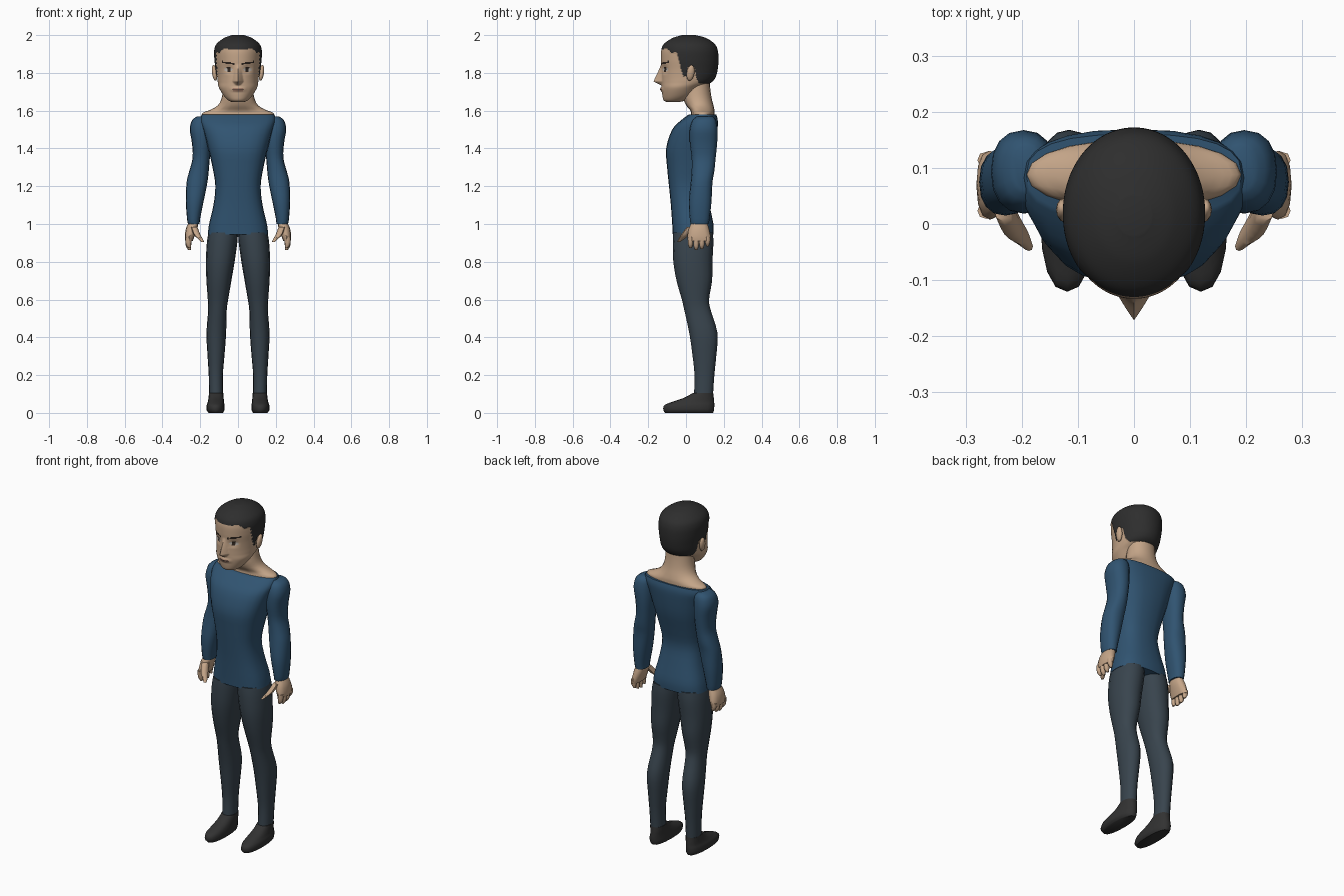
import bpy
import bmesh
from math import sin, cos, pi, copysign

cube = bpy.data.objects.get("Cube")
if cube:
    bpy.data.objects.remove(cube, do_unlink=True)


def material(name, red, green, blue):
    mat = bpy.data.materials.new(name)
    mat.use_nodes = True
    colour = (red, green, blue, 1)
    mat.diffuse_color = colour
    shader = next(n for n in mat.node_tree.nodes if n.type == "BSDF_PRINCIPLED")
    shader.inputs["Base Color"].default_value = colour
    shader.inputs["Roughness"].default_value = 0.8
    return mat


skin = material("skin", .56, .38, .25)
shirt = material("blue shirt", .03, .088, .165)
trousers = material("slate trousers", .04, .058, .075)
shoe_black = material("shoe black", .032, .032, .032)
hair_black = material("hair black", .027, .027, .027)
line_dark = material("brow and lash dark", .03, .02, .015)
eye_white = material("eye white", .5, .45, .4)
lip = material("lip", .36, .2, .14)


def curve_value(a, b, c, d, t):
    """Smooth interpolation from b to c."""
    return b + t / 2 * (c - a + t * (2 * a - 5 * b + 4 * c - d + t * (3 * (b - c) + d - a)))


def refine(rings, steps):
    """Insert smoothly blended rings between the given ones."""
    result = []
    last = len(rings) - 1
    for i in range(last):
        near = [rings[max(0, min(last, i + k))] for k in (-1, 0, 1, 2)]
        for s in range(steps):
            result.append([curve_value(*vals, s / steps) for vals in zip(*near)])
    return result + [rings[-1]]


def loft(name, rings, mats, side=1, sides=16, steps=3, power=2.3, sculpt=None, paint=None):
    """Skin level rings, each given as height, x range and y range."""
    bm = bmesh.new()
    loops = []
    for z, x0, x1, y0, y1 in refine(rings, steps):
        loop = []
        for k in range(sides):
            c, s = cos(2 * pi * k / sides), sin(2 * pi * k / sides)
            u = copysign(abs(c) ** (2 / power), c)
            v = copysign(abs(s) ** (2 / power), s)
            x = (x0 + x1) / 2 + u * (x1 - x0) / 2
            y = (y0 + y1) / 2 + v * (y1 - y0) / 2
            loop.append(bm.verts.new((x * side, y, z)))
        loops.append(loop)
    for low, high in zip(loops, loops[1:]):
        for k in range(sides):
            n = (k + 1) % sides
            bm.faces.new((low[k], low[n], high[n], high[k]))
    bm.faces.new(loops[0])
    bm.faces.new(loops[-1])
    if sculpt:
        for v in bm.verts:
            sculpt(v.co)
    if paint:
        for f in bm.faces:
            f.material_index = paint(f.calc_center_median())
    return finish(name, bm, mats)


def finish(name, bm, mats):
    bmesh.ops.recalc_face_normals(bm, faces=bm.faces)
    mesh = bpy.data.meshes.new(name)
    bm.to_mesh(mesh)
    bm.free()
    mesh.shade_smooth()
    mesh.set_sharp_from_angle(angle=0.9)
    for mat in mats:
        mesh.materials.append(mat)
    obj = bpy.data.objects.new(name, mesh)
    bpy.context.collection.objects.link(obj)
    return obj


def centred(rows):
    return [(z, -w, w, y0, y1) for z, w, y0, y1 in rows]


# Torso with a flat neckline
torso = centred([
    (.945, .16, -.07, .145), (1, .153, -.073, .145), (1.1, .13, -.08, .125),
    (1.2, .12, -.09, .11), (1.3, .135, -.1, .13), (1.4, .158, -.105, .155),
    (1.5, .185, -.073, .167), (1.55, .2, -.025, .168), (1.58, .192, .015, .16)])
loft("torso", torso, [shirt], sides=24, power=2.6)

# Neck flaring into bare shoulder tops
neck = centred([
    (1.575, .192, .025, .15), (1.59, .185, .027, .15), (1.605, .145, .02, .15),
    (1.63, .105, 0, .145), (1.67, .086, -.015, .135), (1.73, .078, -.01, .127),
    (1.8, .075, 0, .125)])
loft("neck", neck, [skin], sides=20, power=2.1)


# Head: sculpted nose and lips, painted hair and features
HAIRLINE = [(-.2, 1.92), (-.125, 1.925), (-.1, 1.93), (-.08, 1.905), (-.05, 1.91),
            (-.03, 1.84), (-.015, 1.78), (0, 1.785), (.01, 1.83), (.045, 1.83),
            (.055, 1.77), (.07, 1.745), (.3, 1.74)]


def is_hair(p):
    for (ya, za), (yb, zb) in zip(HAIRLINE, HAIRLINE[1:]):
        if ya <= p.y < yb:
            return p.z > za + (zb - za) * (p.y - ya) / (yb - ya)
    return False


def shape_head(p):
    if is_hair(p):
        p.x *= 1.04
        return
    if p.y > -.02:
        return
    down = (1.845 - p.z) / .09
    depth = down if down <= 1 else 1 - (p.z - 1.755) / -.022
    if depth > 0:
        p.y -= .042 * depth * max(0, 1 - abs(p.x) / (.014 + .016 * depth))
    lips = max(0, 1 - abs(p.z - 1.713) / .016) * max(0, 1 - abs(p.x) / .05)
    p.y -= .01 * lips
    socket = max(0, 1 - abs(p.z - 1.82) / .03) * max(0, 1 - abs(abs(p.x) - .05) / .03)
    p.y += .01 * socket


def paint_head(p):
    x = abs(p.x)
    if is_hair(p):
        return 1
    if p.y > -.02:
        return 0
    if .02 < x < .085 and abs(p.z - 1.845 - .15 * x) < .005:
        return 2
    eye = ((x - .05) / .022) ** 2 + ((p.z - 1.818) / .011) ** 2
    if eye < 1:
        return 2 if abs(x - .048) < .009 or p.z > 1.823 else 3
    if x < .03 and abs(p.z - 1.713) < .003:
        return 2
    if x < .026 and abs(p.z - 1.711) < .01:
        return 4
    return 0


head = centred([
    (1.645, .03, -.1, -.04), (1.655, .052, -.118, 0), (1.68, .076, -.125, .04),
    (1.72, .1, -.129, .08), (1.75, .107, -.13, .135), (1.78, .11, -.13, .158),
    (1.82, .114, -.13, .168), (1.87, .12, -.133, .172), (1.92, .121, -.131, .168),
    (1.955, .108, -.115, .15), (1.985, .07, -.07, .105), (2, .03, -.02, .05)])
loft("head", head, [skin, hair_black, line_dark, eye_white, lip],
     sides=160, steps=9, power=2.05, sculpt=shape_head, paint=paint_head)

arm = [
    (1.57, .165, .215, .06, .14), (1.55, .145, .243, .035, .158), (1.5, .14, .255, .02, .167),
    (1.43, .142, .244, .02, .165), (1.35, .149, .24, .03, .157), (1.28, .155, .258, .03, .15),
    (1.22, .162, .272, .025, .14), (1.12, .182, .276, .015, .135), (1.03, .2, .27, .02, .125),
    (1, .203, .265, .025, .12)]
palm = [
    (1.01, .21, .26, .03, .112), (.975, .215, .276, .015, .122),
    (.935, .23, .281, .008, .13), (.91, .24, .279, .01, .13)]
thumb = [
    (.985, .215, .25, .005, .05), (.945, .2, .235, -.025, .02),
    (.92, .186, .21, -.04, -.01), (.905, .18, .195, -.048, -.032)]
leg = [
    (.955, .0, .156, -.067, .142), (.9, .004, .165, -.07, .145), (.8, .018, .17, -.067, .14),
    (.7, .035, .167, -.05, .138), (.6, .052, .16, -.022, .122), (.54, .06, .158, -.008, .132),
    (.42, .063, .167, .018, .167), (.3, .072, .161, .035, .16), (.2, .08, .155, .045, .15),
    (.08, .08, .152, .042, .142)]
shoe = [
    (0, .08, .155, -.11, .143), (.015, .072, .166, -.12, .148), (.04, .072, .166, -.115, .15),
    (.058, .074, .16, -.075, .149), (.08, .076, .156, -.01, .147), (.105, .078, .154, .035, .144)]

# Limbs, built once for each side
for label, side in (("left", 1), ("right", -1)):
    loft(label + "_arm", arm, [shirt], side)
    loft(label + "_palm", palm, [skin], side, sides=12)
    loft(label + "_thumb", thumb, [skin], side, sides=8)
    for i, length in enumerate((.05, .06, .055, .04)):
        y = .024 + .03 * i
        tip = .922 - length
        finger = [(.93, .245, .279, y - .015, y + .015), (tip + .02, .248, .276, y - .013, y + .013),
                  (tip, .25, .262, y - .006, y + .006)]
        loft(label + "_finger_" + str(i + 1), finger, [skin], side, sides=8)
    loft(label + "_leg", leg, [trousers], side, power=2.2)
    loft(label + "_shoe", shoe, [shoe_black], side, power=2.3)

    # Ear: a flattened ball beside the sideburn
    bm = bmesh.new()
    bmesh.ops.create_uvsphere(bm, u_segments=12, v_segments=8, radius=1)
    for v in bm.verts:
        v.co.x = side * (.124 + .014 * v.co.x + .005 * v.co.z)
        v.co.y = .024 + .021 * v.co.y + .005 * v.co.z
        v.co.z = 1.8 + .042 * v.co.z
    finish(label + "_ear", bm, [skin])
